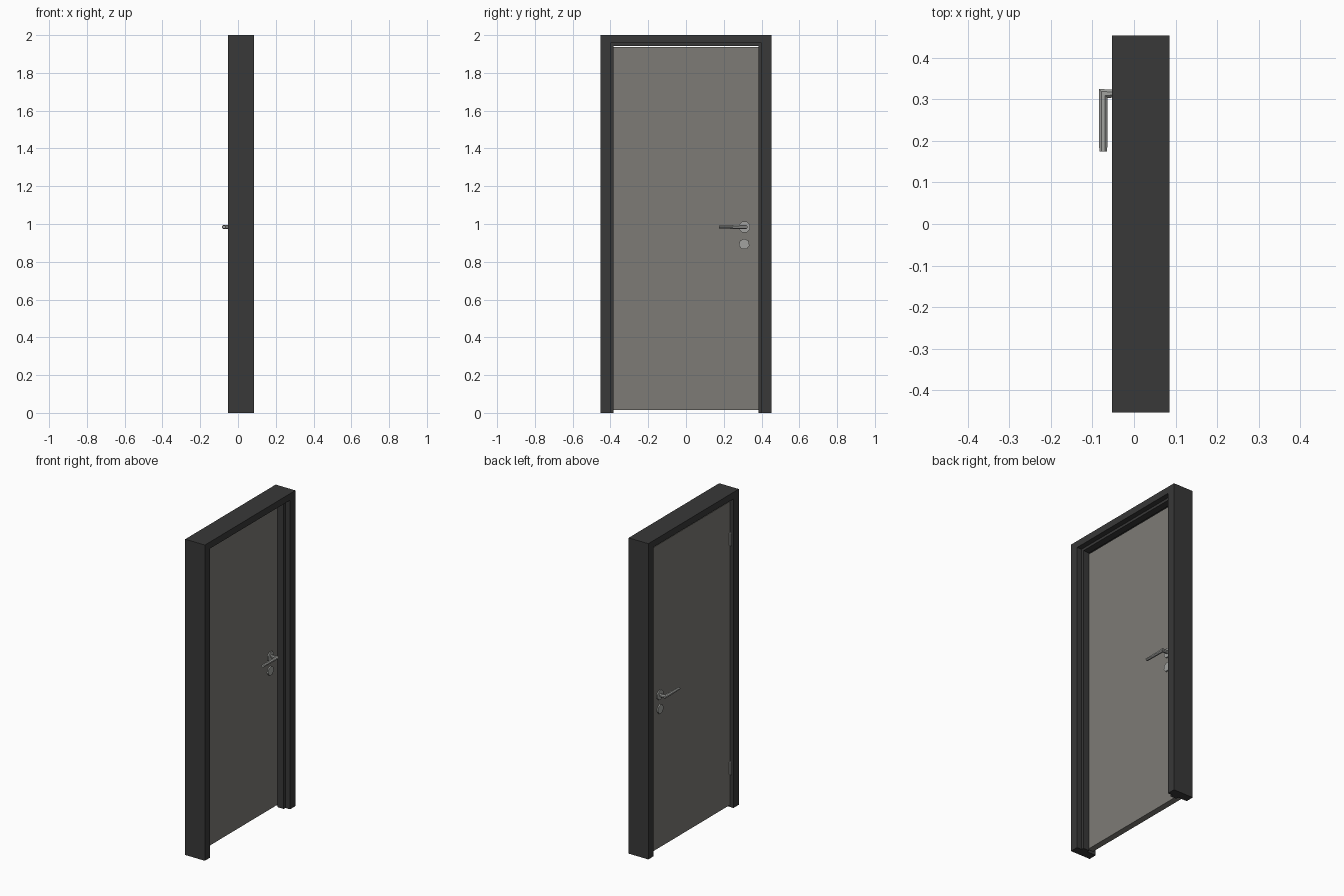
import bpy, bmesh, math
from mathutils import Matrix

if "Cube" in bpy.data.objects:
    bpy.data.objects.remove(bpy.data.objects["Cube"])


def material(name, rgb):
    m = bpy.data.materials.new(name)
    m.diffuse_color = (*rgb, 1)
    m.use_nodes = True
    m.node_tree.nodes["Principled BSDF"].inputs["Base Color"].default_value = m.diffuse_color
    return m


DARK = material("charcoal_frame", (0.040, 0.040, 0.040))
LEAF = material("warm_grey_leaf", (0.205, 0.197, 0.180))
METAL = material("brushed_metal", (0.36, 0.365, 0.35))


def finish(bm, name, mat):
    bmesh.ops.recalc_face_normals(bm, faces=bm.faces)
    me = bpy.data.meshes.new(name)
    bm.to_mesh(me)
    bm.free()
    me.materials.append(mat)
    ob = bpy.data.objects.new(name, me)
    bpy.context.collection.objects.link(ob)
    return ob


def prism(name, outline, x0, x1, mat):
    """Outline in the yz plane, extruded from x0 to x1."""
    bm = bmesh.new()
    f = bm.faces.new([bm.verts.new((x0, y, z)) for y, z in outline])
    r = bmesh.ops.extrude_face_region(bm, geom=[f])
    verts = [v for v in r["geom"] if isinstance(v, bmesh.types.BMVert)]
    bmesh.ops.translate(bm, verts=verts, vec=(x1 - x0, 0, 0))
    return finish(bm, name, mat)


def arch(yo, zo, yi, zi):
    """Upside-down U: outer and inner half width and top height."""
    return [(-yo, 0), (-yo, zo), (yo, zo), (yo, 0),
            (yi, 0), (yi, zi), (-yi, zi), (-yi, 0)]


def ngon(n, r, y, z, turn=0.0):
    return [(y + r * math.cos(turn + i * math.tau / n),
             z + r * math.sin(turn + i * math.tau / n)) for i in range(n)]


# Door frame with the stop the leaf closes against
prism("frame", arch(0.453, 2.0, 0.40, 1.958), -0.053, 0.085, DARK)
prism("frame_stop", arch(0.401, 1.959, 0.383, 1.942), 0.009, 0.052, DARK)

# Door leaf
BACK, FRONT = -0.031, 0.008
prism("door_leaf", [(-0.396, 0.015), (-0.396, 1.938), (0.396, 1.938), (0.396, 0.015)],
      BACK, FRONT, LEAF)


# Lever: octagonal tube with a mitred corner
def lever(name, face, s):
    bm = bmesh.new()
    xc, yc, zc, ye = face + s * 0.043, 0.314, 0.984, 0.175
    rings = [[], [], []]
    for a, b in ngon(8, 0.0115, 0, 0, math.pi / 8):
        rings[0].append(bm.verts.new((face, yc + a * 0.85, zc + b * 0.85)))
        rings[1].append(bm.verts.new((xc + s * a, yc + a, zc + b)))
        rings[2].append(bm.verts.new((xc + s * a * 0.9, ye, zc + b * 0.75)))
    for r, q in zip(rings, rings[1:]):
        for i in range(8):
            j = (i + 1) % 8
            bm.faces.new((r[i], r[j], q[j], q[i]))
    bm.faces.new(rings[0])
    bm.faces.new(rings[2])
    finish(bm, name, METAL)


# Handle set on both sides of the leaf
for side, face, s in (("back", BACK, -1), ("front", FRONT, 1)):
    lever("lever_" + side, face, s)
    prism("rosette_" + side, ngon(8, 0.031, 0.31, 0.984, math.pi / 8),
          face, face + s * 0.008, METAL)
    prism("lock_cover_" + side, ngon(7, 0.029, 0.308, 0.893, math.pi / 2),
          face, face + s * 0.008, METAL)

# Hinge barrels on the handle's opposite edge
for i, z in enumerate((0.25, 1.70)):
    bm = bmesh.new()
    bmesh.ops.create_cone(bm, cap_ends=True, segments=8, radius1=0.007, radius2=0.007,
                          depth=0.08, matrix=Matrix.Translation((BACK - 0.005, -0.393, z)))
    finish(bm, "hinge_%d" % (i + 1), METAL)
